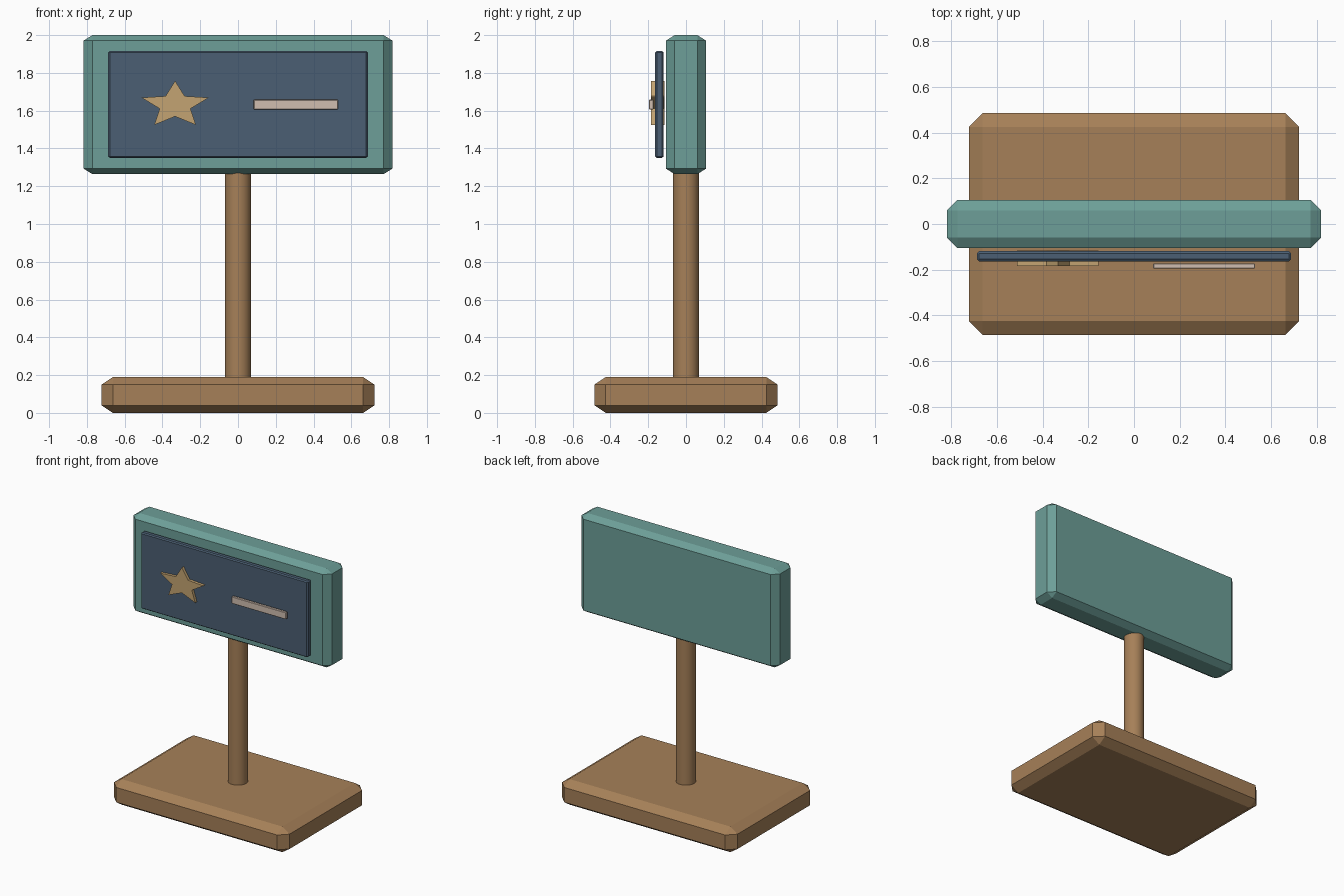
import bpy, bmesh, math
from mathutils import Matrix, Vector

cube = bpy.data.objects.get("Cube")
if cube:
    bpy.data.objects.remove(cube, do_unlink=True)


def material(name, rgb):
    # 8-bit display colour to linear
    lin = [((c / 255 + 0.055) / 1.055) ** 2.4 for c in rgb] + [1.0]
    m = bpy.data.materials.new(name)
    m.use_nodes = True
    m.diffuse_color = lin
    m.node_tree.nodes["Principled BSDF"].inputs["Base Color"].default_value = lin
    return m


wood = material("brown wood", (166, 128, 88))
teal = material("teal", (109, 159, 152))
navy = material("slate blue", (75, 95, 115))
gold = material("gold", (196, 164, 114))
cream = material("cream", (208, 190, 176))


def finish(name, bm, mat):
    bmesh.ops.recalc_face_normals(bm, faces=bm.faces)
    mesh = bpy.data.meshes.new(name)
    bm.to_mesh(mesh)
    bm.free()
    mesh.materials.append(mat)
    obj = bpy.data.objects.new(name, mesh)
    bpy.context.collection.objects.link(obj)
    return obj


def chamfered_box(name, low, high, chamfer, mat):
    """Box between two corners, with its own chamfer width along each axis."""
    low, high, chamfer = Vector(low), Vector(high), Vector(chamfer)
    bm = bmesh.new()
    bmesh.ops.create_cube(bm, size=1)
    size = high - low
    # Bevel in a space where every chamfer is one unit wide, then scale back
    bmesh.ops.scale(bm, vec=[s / c for s, c in zip(size, chamfer)], verts=bm.verts)
    bmesh.ops.bevel(bm, geom=bm.edges[:], offset=1, segments=1,
                    affect='EDGES', clamp_overlap=False)
    bmesh.ops.scale(bm, vec=chamfer, verts=bm.verts)
    bmesh.ops.translate(bm, vec=(low + high) / 2, verts=bm.verts)
    return finish(name, bm, mat)


# Boxes: foot, sign board, front panel and label bar
chamfered_box("base", (-0.722, -0.485, 0), (0.722, 0.485, 0.19), (0.06, 0.06, 0.04), wood)
chamfered_box("sign_board", (-0.817, -0.106, 1.264), (0.817, 0.106, 2.0),
              (0.046, 0.046, 0.029), teal)
chamfered_box("front_panel", (-0.687, -0.163, 1.35), (0.687, -0.119, 1.916),
              (0.009, 0.009, 0.007), navy)
chamfered_box("label_bar", (0.083, -0.195, 1.606), (0.53, -0.173, 1.658),
              (0.004, 0.003, 0.003), cream)

# Post, running slightly into the base and the board
bm = bmesh.new()
bmesh.ops.create_cone(bm, cap_ends=True, segments=24, radius1=0.069, radius2=0.069,
                      depth=1.13, matrix=Matrix.Translation((0, 0, 0.725)))
post = finish("post", bm, wood)
bpy.ops.object.select_all(action='DESELECT')
post.select_set(True)
bpy.context.view_layer.objects.active = post
bpy.ops.object.shade_smooth_by_angle(angle=math.radians(40))

# Wide five-pointed star, set through the panel
bm = bmesh.new()
outline = []
for i in range(10):
    r = 0.46 if i % 2 else 1.0
    a = math.pi / 2 + i * math.pi / 5
    outline.append(bm.verts.new((-0.333 + 0.187 * r * math.cos(a), -0.184,
                                 1.629 + 0.129 * r * math.sin(a))))
face = bm.faces.new(outline)
side = bmesh.ops.extrude_face_region(bm, geom=[face], use_keep_orig=True)
moved = [v for v in side["geom"] if isinstance(v, bmesh.types.BMVert)]
bmesh.ops.translate(bm, vec=(0, 0.069, 0), verts=moved)
finish("star", bm, gold)
